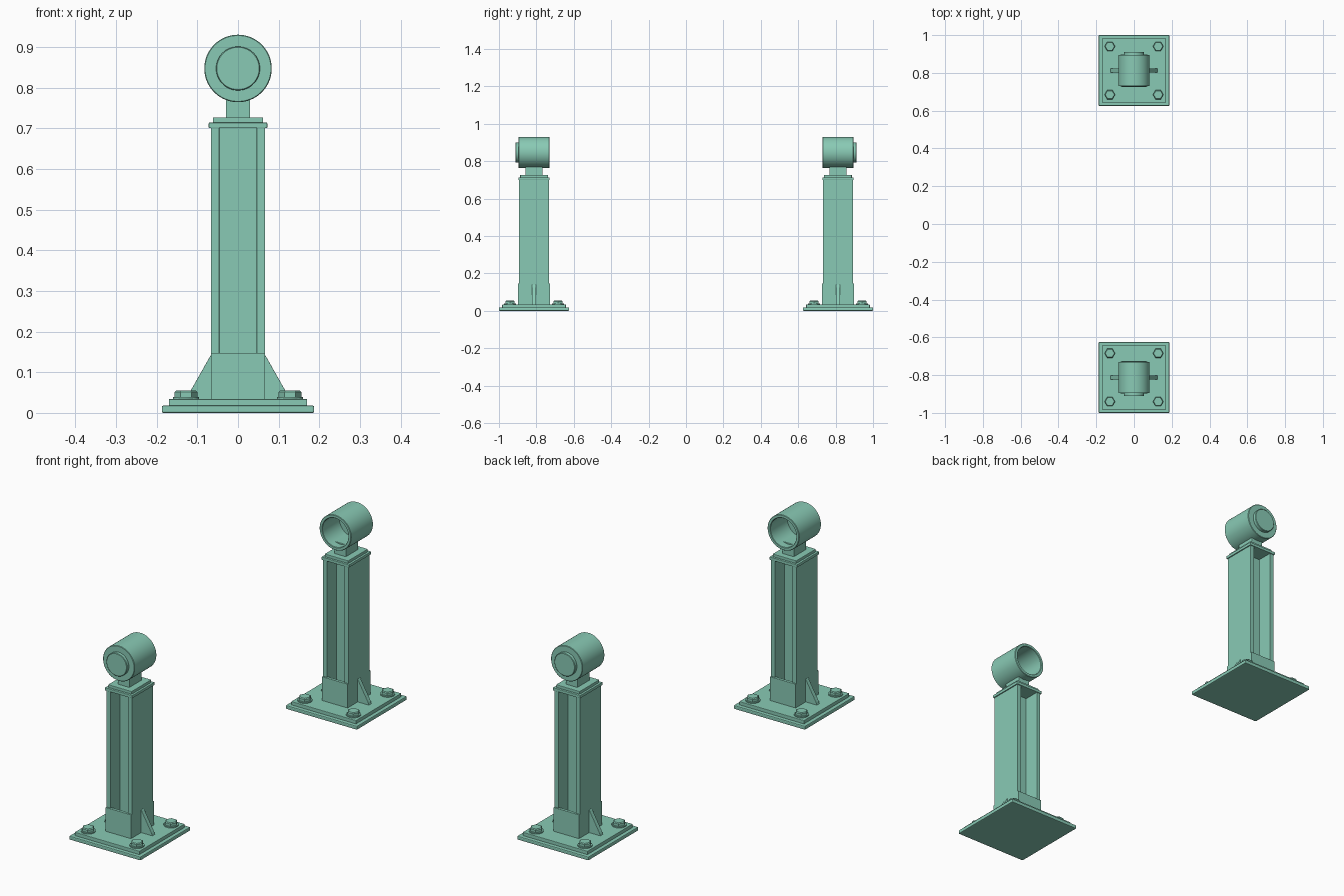
import bpy, bmesh
from math import pi, radians
from mathutils import Matrix, Vector

cube = bpy.data.objects.get("Cube")
if cube:
    bpy.data.objects.remove(cube, do_unlink=True)

mint = bpy.data.materials.new("mint_green")
mint.use_nodes = True
COLOR = (0.25, 0.59, 0.46, 1)
mint.diffuse_color = COLOR
mint.node_tree.nodes["Principled BSDF"].inputs["Base Color"].default_value = COLOR

OFFSET = 0.8125      # distance of each post from the centre


def finish(name, bm, place, bevel=0.0, smooth=False):
    """Turn a bmesh into a placed object, with optional soft edges."""
    bmesh.ops.recalc_face_normals(bm, faces=bm.faces)
    mesh = bpy.data.meshes.new(name)
    bm.to_mesh(mesh)
    bm.free()
    mesh.materials.append(mint)
    obj = bpy.data.objects.new(name, mesh)
    bpy.context.collection.objects.link(obj)
    obj.matrix_world = place
    if bevel:
        mod = obj.modifiers.new("soft_edges", "BEVEL")
        mod.width, mod.segments = bevel, 2
        mod.limit_method, mod.angle_limit = "ANGLE", radians(40)
    if smooth:
        bpy.ops.object.select_all(action="DESELECT")
        obj.select_set(True)
        bpy.context.view_layer.objects.active = obj
        bpy.ops.object.shade_smooth_by_angle(angle=radians(35))
    return obj


def box(name, place, hx, hy, z0, z1, y=0.0, bevel=0.002):
    """Box given by half sizes and a height range."""
    bm = bmesh.new()
    size = Matrix.Diagonal((2 * hx, 2 * hy, z1 - z0, 1))
    bmesh.ops.create_cube(bm, size=1, matrix=Matrix.Translation((0, y, (z0 + z1) / 2)) @ size)
    return finish(name, bm, place, bevel)


def extrude(name, place, points, direction, bevel=0.0):
    """Extrude a flat outline along a direction."""
    bm = bmesh.new()
    face = bm.faces.new([bm.verts.new(p) for p in points])
    new = bmesh.ops.extrude_face_region(bm, geom=[face])["geom"]
    bmesh.ops.translate(bm, verts=[v for v in new if isinstance(v, bmesh.types.BMVert)], vec=direction)
    return finish(name, bm, place, bevel)


def lathe(name, place, profile, steps=64, smooth=True):
    """Spin a (radius, height) profile around local z."""
    bm = bmesh.new()
    verts = [bm.verts.new((r, 0, h)) for r, h in profile]
    edges = [bm.edges.new(pair) for pair in zip(verts, verts[1:])]
    bmesh.ops.spin(bm, geom=verts + edges, cent=(0, 0, 0), axis=(0, 0, 1),
                   angle=2 * pi, steps=steps, use_merge=True)
    bmesh.ops.remove_doubles(bm, verts=bm.verts, dist=0.0001)
    return finish(name, bm, place, smooth=smooth)


def build_post(side, place):
    # Stepped base
    box(side + "_base_plate", place, 0.1875, 0.1875, 0, 0.018, bevel=0.004)
    box(side + "_upper_base_plate", place, 0.17, 0.17, 0.016, 0.034)

    # Column with two flanges joined by a web
    X, Y, inner, web = 0.067, 0.08, 0.046, 0.006
    half = [(-X, -Y), (-inner, -Y), (-inner, -web), (inner, -web), (inner, -Y), (X, -Y)]
    outline = half + [(-x, -y) for x, y in half]
    extrude(side + "_column", place, [(x, y, 0.03) for x, y in outline], Vector((0, 0, 0.672)), 0.0015)

    # Foot covers and side gussets
    for s, word in ((-1, "outer"), (1, "inner")):
        box(f"{side}_{word}_foot_cover", place, X, 0.007, 0.03, 0.147, y=s * 0.079, bevel=0.001)
    for s, word in ((-1, "right"), (1, "left")):
        tri = [(s * 0.06, -0.01, 0.03), (s * 0.127, -0.01, 0.03),
               (s * 0.122, -0.01, 0.045), (s * 0.067, -0.01, 0.142), (s * 0.06, -0.01, 0.142)]
        extrude(f"{side}_{word}_gusset", place, tri, Vector((0, 0.02, 0)), 0.001)

    # Anchor bolts: round washer and hexagonal head
    for i, (sx, sy) in enumerate(((-1, -1), (1, -1), (1, 1), (-1, 1))):
        at = place @ Matrix.Translation((sx * 0.128, sy * 0.128, 0.033))
        lathe(f"{side}_washer_{i}", at, [(0, 0), (0.032, 0), (0.032, 0.006), (0, 0.006)], 24)
        lathe(f"{side}_bolt_head_{i}", at,
              [(0, 0), (0.028, 0), (0.028, 0.018), (0.024, 0.022), (0, 0.022)], 6, False)

    # Cap and neck
    box(side + "_cap_lower", place, 0.072, 0.084, 0.70, 0.714)
    box(side + "_cap_upper", place, 0.062, 0.074, 0.712, 0.727)
    box(side + "_neck", place, 0.03, 0.046, 0.72, 0.785)

    # Barrel socket: closed outward, hollow inward
    axis = place @ Matrix.Translation((0, 0, 0.847)) @ Matrix.Rotation(pi / 2, 4, "X")
    lathe(side + "_socket", axis,
          [(0, 0.083), (0.081, 0.083), (0.083, 0.081), (0.083, -0.081), (0.081, -0.083),
           (0.07, -0.083), (0.068, -0.081), (0.068, 0.045), (0, 0.045)])
    lathe(side + "_end_disc", axis,
          [(0, 0.08), (0.054, 0.08), (0.054, 0.097), (0.052, 0.099), (0, 0.099)])


# The back post is the front post turned around
front = Matrix.Translation((0, -OFFSET, 0))
build_post("front", front)
build_post("back", Matrix.Rotation(pi, 4, "Z") @ front)
